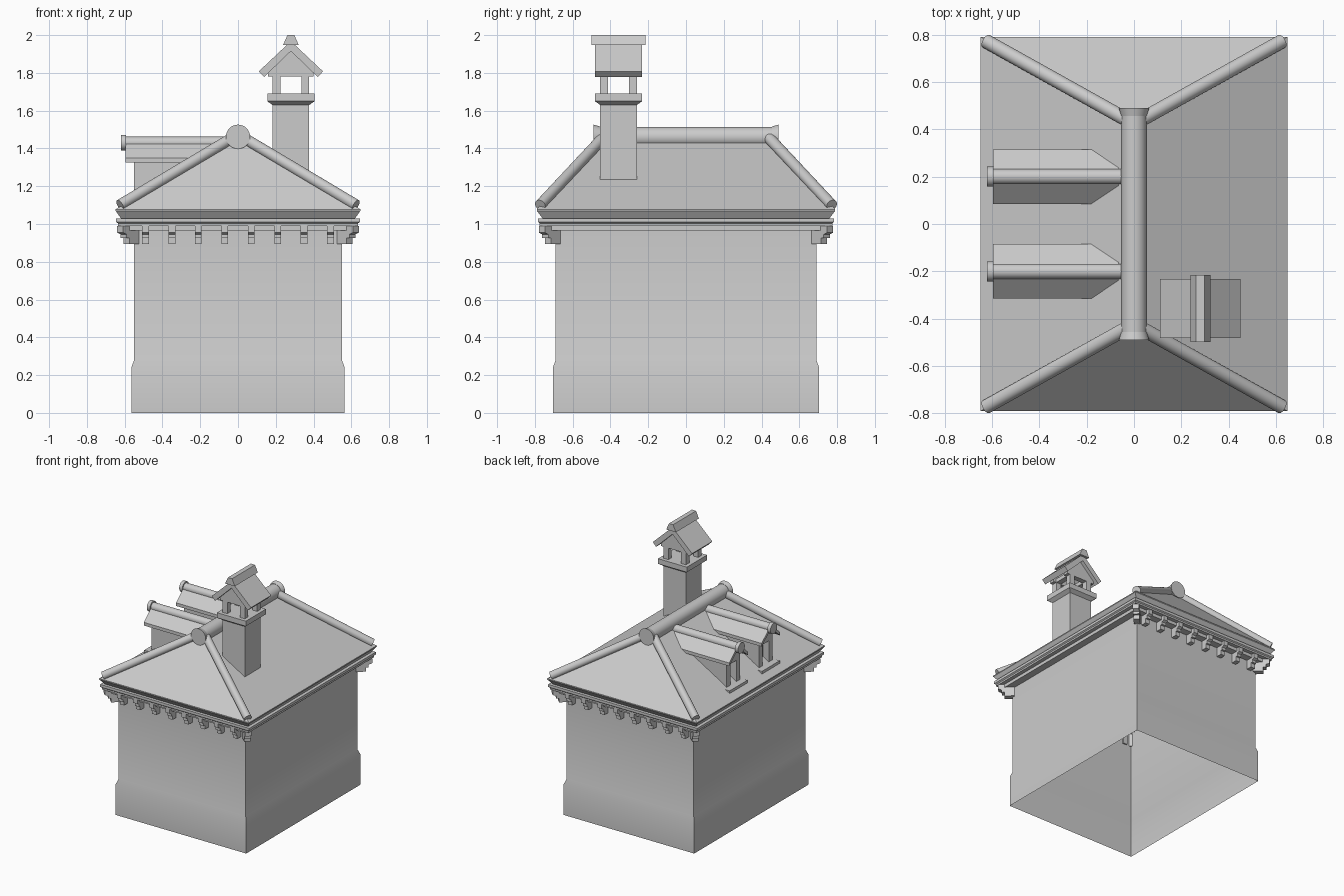
import bpy, bmesh, math
from mathutils import Vector, Matrix

if "Cube" in bpy.data.objects:
    bpy.data.objects.remove(bpy.data.objects["Cube"])

stone = bpy.data.materials.new("grey_stone")
stone.use_nodes = True
GREY = (0.6, 0.6, 0.6, 1)
stone.diffuse_color = GREY
stone.node_tree.nodes["Principled BSDF"].inputs["Base Color"].default_value = GREY


def finish(name, bm):
    bmesh.ops.remove_doubles(bm, verts=bm.verts, dist=1e-5)
    bmesh.ops.recalc_face_normals(bm, faces=bm.faces)
    mesh = bpy.data.meshes.new(name)
    bm.to_mesh(mesh)
    bm.free()
    mesh.materials.append(stone)
    ob = bpy.data.objects.new(name, mesh)
    bpy.context.collection.objects.link(ob)
    bpy.ops.object.select_all(action='DESELECT')
    ob.select_set(True)
    bpy.context.view_layer.objects.active = ob
    bpy.ops.object.shade_smooth_by_angle(angle=math.radians(30))
    return ob


def loft(name, rings, cx=0, cy=0, caps=True):
    """Stack of rectangles given as (half x, half y, z)."""
    bm = bmesh.new()
    corners = ((-1, -1), (1, -1), (1, 1), (-1, 1))
    loops = [[bm.verts.new((cx + sx * hx, cy + sy * hy, z)) for sx, sy in corners]
             for hx, hy, z in rings]
    for a, b in zip(loops, loops[1:]):
        for i in range(4):
            j = (i + 1) % 4
            bm.faces.new((a[i], a[j], b[j], b[i]))
    if caps:
        bm.faces.new(loops[0])
        bm.faces.new(loops[-1])
    return finish(name, bm)


def box(name, x0, x1, y0, y1, z0, z1):
    hx, hy = (x1 - x0) / 2, (y1 - y0) / 2
    return loft(name, [(hx, hy, z0), (hx, hy, z1)], (x0 + x1) / 2, (y0 + y1) / 2)


def prism(name, profile, depth, matrix):
    """Outline in local x/z, extruded evenly along local y, then placed."""
    bm = bmesh.new()
    face = bm.faces.new([bm.verts.new((x, -depth / 2, z)) for x, z in profile])
    new = bmesh.ops.extrude_face_region(bm, geom=[face])["geom"]
    bmesh.ops.translate(bm, vec=(0, depth, 0),
                        verts=[v for v in new if isinstance(v, bmesh.types.BMVert)])
    bmesh.ops.transform(bm, matrix=matrix, verts=bm.verts)
    return finish(name, bm)


def tube(name, a, b, r1, r2=None, sides=24):
    a, b = Vector(a), Vector(b)
    bm = bmesh.new()
    place = Matrix.Translation((a + b) / 2) @ (b - a).to_track_quat('Z', 'Y').to_matrix().to_4x4()
    bmesh.ops.create_cone(bm, cap_ends=True, segments=sides, radius1=r1,
                          radius2=r1 if r2 is None else r2,
                          depth=(b - a).length, matrix=place)
    return finish(name, bm)


def placed(x, y, z, angle):
    return Matrix.Translation((x, y, z)) @ Matrix.Rotation(angle, 4, 'Z')


# Walls with a flared plinth, open below
loft("walls", [(.565, .705, 0), (.565, .705, .24), (.55, .69, .28), (.55, .69, 1)], caps=False)

# Stepped cornice around the wall top
loft("cornice", [(.55, .69, .965), (.605, .745, .965), (.605, .745, .99),
                 (.635, .775, .99), (.635, .775, 1.003), (.645, .783, 1.01),
                 (.645, .783, 1.03), (.62, .76, 1.03), (.648, .79, 1.07)], caps=False)

# Hipped roof
loft("main_roof", [(.648, .79, 1.07), (.648, .79, 1.078), (0, .43, 1.455)], caps=False)

# Brackets under the front and back eaves, and diagonal ones at the corners
BRACKET = [(-.01, .893), (.045, .893), (.045, .925), (.06, .925), (.06, .945),
           (.08, .955), (.08, .99), (-.01, .99)]
for side in (-1, 1):
    for i in range(8):
        prism("eave_bracket", BRACKET, .036,
              placed(-.49 + i * .14, side * .69, 0, side * math.pi / 2))
    for sx in (-1, 1):
        long_bracket = [(x * 1.3, z) for x, z in BRACKET]
        prism("corner_bracket", long_bracket, .045,
              placed(sx * .55, side * .69, 0, math.atan2(side, sx)))

# Ridge roll with flared ends, and hip rolls
tube("ridge_roll", (0, -.46, 1.46), (0, .46, 1.46), .054, sides=32)
for sy in (-1, 1):
    tube("ridge_end", (0, sy * .455, 1.462), (0, sy * .49, 1.462), .054, .064, 32)
    for sx in (-1, 1):
        tube("hip_roll", (sx * .625, sy * .772, 1.1), (sx * .03, sy * .44, 1.455), .03)

# Two dormers on the right-hand slope
for y in (-.2, .2):
    box("dormer_body", -.5, -.12, y - .08, y + .08, 1.12, 1.35)
    box("dormer_sill", -.595, -.5, y - .11, y + .11, 1.085, 1.13)
    for s in (-1, 1):
        box("dormer_post", -.55, -.49, y + s * .06 - .022, y + s * .06 + .022, 1.12, 1.35)
    box("dormer_lintel", -.55, -.49, y - .08, y + .08, 1.3, 1.35)
    prism("dormer_gable", [(-.08, 1.34), (.08, 1.34), (0, 1.42)], .5,
          placed(-.3, y, 0, math.pi / 2))
    prism("dormer_roof", [(-.115, 1.325), (-.115, 1.35), (0, 1.45), (.115, 1.35),
                          (.115, 1.325), (0, 1.42)], .53, placed(-.33, y, 0, math.pi / 2))
    tube("dormer_ridge_roll", (-.6, y, 1.43), (-.03, y, 1.43), .032)
    tube("dormer_ridge_end", (-.62, y, 1.43), (-.593, y, 1.43), .042)

# Chimney shaft with its flared collar
CX, CY = .28, -.357
loft("chimney", [(.097, .097, 1.2), (.097, .097, 1.63), (.125, .125, 1.65),
                 (.125, .125, 1.69)], CX, CY)

# Open lantern on the chimney: posts, beams, gables, roof and ridge cap
for sx in (-1, 1):
    for sy in (-1, 1):
        px, py = CX + sx * .076, CY + sy * .076
        box("lantern_post", px - .021, px + .021, py - .021, py + .021, 1.69, 1.8)
for s in (-1, 1):
    box("lantern_beam", CX + s * .076 - .021, CX + s * .076 + .021,
        CY - .097, CY + .097, 1.78, 1.81)
    prism("lantern_gable", [(-.12, 1.78), (.12, 1.78), (.12, 1.81), (0, 1.93), (-.12, 1.81)],
          .04, placed(CX, CY + s * .077, 0, 0))
prism("lantern_roof", [(-.142, 1.778), (-.17, 1.808), (0, 1.968), (.17, 1.808),
                       (.142, 1.778), (0, 1.915)], .25, placed(CX, CY, 0, 0))
prism("lantern_ridge_cap", [(-.042, 1.947), (.042, 1.947), (.018, 2), (-.018, 2)],
      .284, placed(CX, CY, 0, 0))
